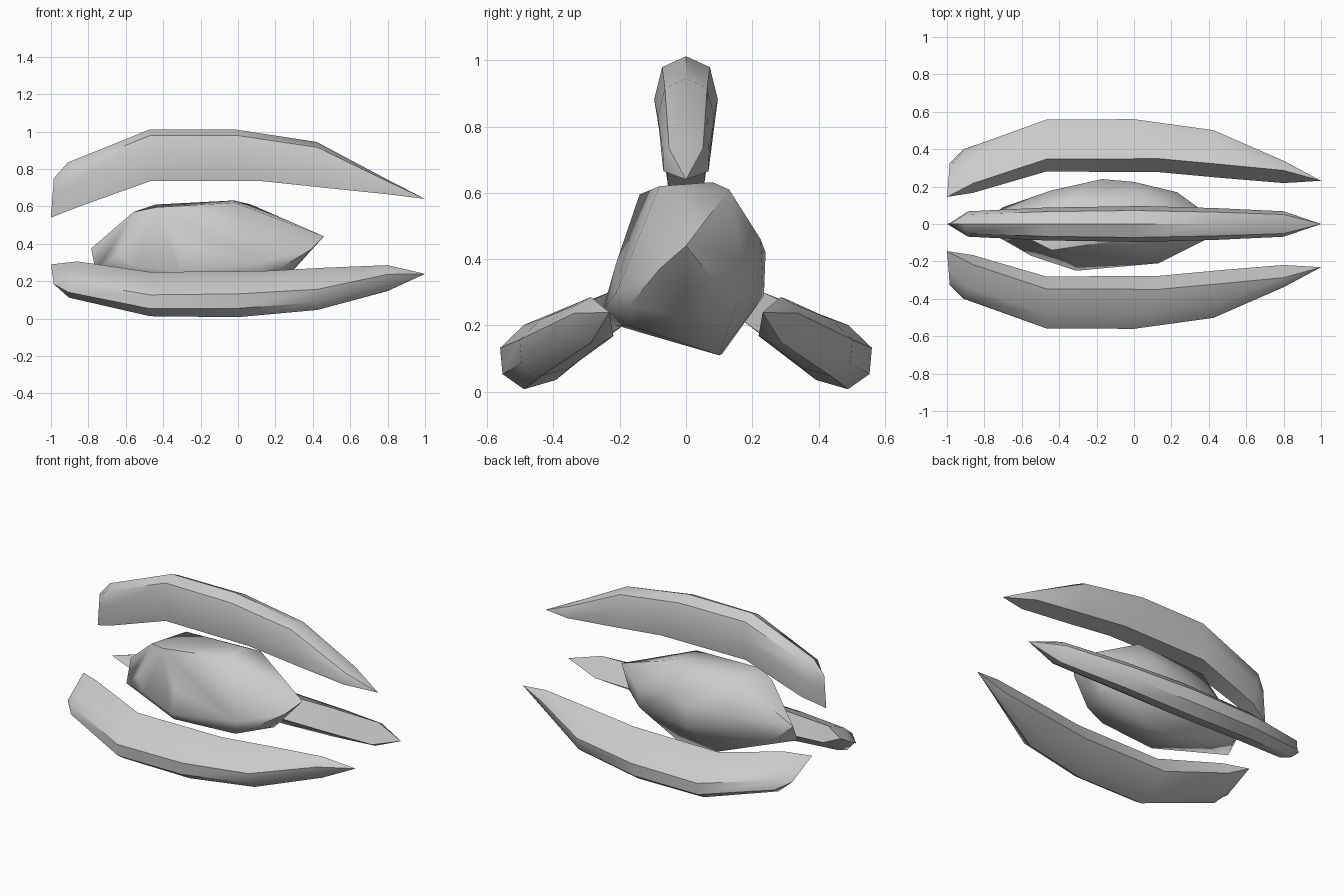
import bpy, bmesh
from math import radians
from mathutils import Matrix, Vector

if "Cube" in bpy.data.objects:
    bpy.data.objects.remove(bpy.data.objects["Cube"])

AXIS_Z = 0.373  # height of the long axis the arms are spaced around


def finish(bm, name, angle):
    bmesh.ops.recalc_face_normals(bm, faces=bm.faces)
    mesh = bpy.data.meshes.new(name)
    bm.to_mesh(mesh)
    bm.free()
    obj = bpy.data.objects.new(name, mesh)
    bpy.context.collection.objects.link(obj)
    bpy.ops.object.select_all(action='DESELECT')
    obj.select_set(True)
    bpy.context.view_layer.objects.active = obj
    bpy.ops.object.shade_smooth_by_angle(angle=radians(angle))
    return obj


# Arm rings: outer x, outer z, inner x, inner z, half width, inner width factor
RINGS = [
    (-0.985, 0.75, -1.0, 0.54, 0.0, 1.0),
    (-0.91, 0.835, -0.86, 0.595, 0.068, 0.75),
    (-0.47, 1.012, -0.47, 0.735, 0.088, 0.75),
    (-0.02, 1.012, 0.13, 0.735, 0.096, 0.75),
    (0.42, 0.945, 0.46, 0.70, 0.085, 0.85),
    (0.80, 0.743, 0.80, 0.665, 0.068, 1.0),
    (1.0, 0.64, 1.0, 0.64, 0.0, 1.0),
]


def arm(name, turn):
    bm = bmesh.new()
    rows = []
    for xo, zo, xi, zi, w, inner in RINGS:
        half = [(0.12, 0.75), (0.47, 1.0), (1.0, inner)]
        section = [(0, 0)] + half + [(t, -s) for t, s in reversed(half)]
        rows.append([bm.verts.new((xo + (xi - xo) * t, w * s, zo + (zi - zo) * t))
                     for t, s in section])
    n = len(rows[0])
    for a, b in zip(rows, rows[1:]):
        for i in range(n):
            j = (i + 1) % n
            bm.faces.new((a[i], a[j], b[j], b[i]))
    # collapse the pointed tip and the pinched tail edge
    bmesh.ops.remove_doubles(bm, verts=bm.verts, dist=0.0005)
    bmesh.ops.rotate(bm, verts=bm.verts, cent=Vector((0, 0, AXIS_Z)),
                     matrix=Matrix.Rotation(radians(turn), 3, 'X'))
    return finish(bm, name, 42)


for name, turn in (("top_arm", 0), ("back_arm", -120), ("front_arm", 120)):
    arm(name, turn)

# Faceted core stone, hull of its corners
CORNERS = [
    (-.785, .03, .375), (-.76, -.05, .25), (-.70, .09, .30), (-.64, -.11, .35),
    (-.56, -.08, .57), (-.44, -.14, .595), (-.44, .10, .61), (-.02, .08, .632),
    (.07, .13, .61), (-.02, -.08, .62), (-.17, .24, .42), (-.17, .235, .29),
    (0, .225, .46), (.23, .17, .40), (.22, .16, .28), (-.44, .18, .40),
    (-.31, -.25, .25), (-.55, -.17, .28), (.13, -.21, .30), (.21, -.17, .26),
    (-.30, -.21, .39), (-.30, .11, .115), (0, .10, .11), (-.31, -.21, .20),
    (.10, -.17, .20), (.26, 0, .22), (.46, 0, .44), (.39, -.08, .37), (.34, .09, .33),
]
bm = bmesh.new()
for c in CORNERS:
    bm.verts.new(c)
hull = bmesh.ops.convex_hull(bm, input=bm.verts)
loose = [v for v in bm.verts if not v.link_faces]
bmesh.ops.delete(bm, geom=loose, context='VERTS')
finish(bm, "core_stone", 45)
